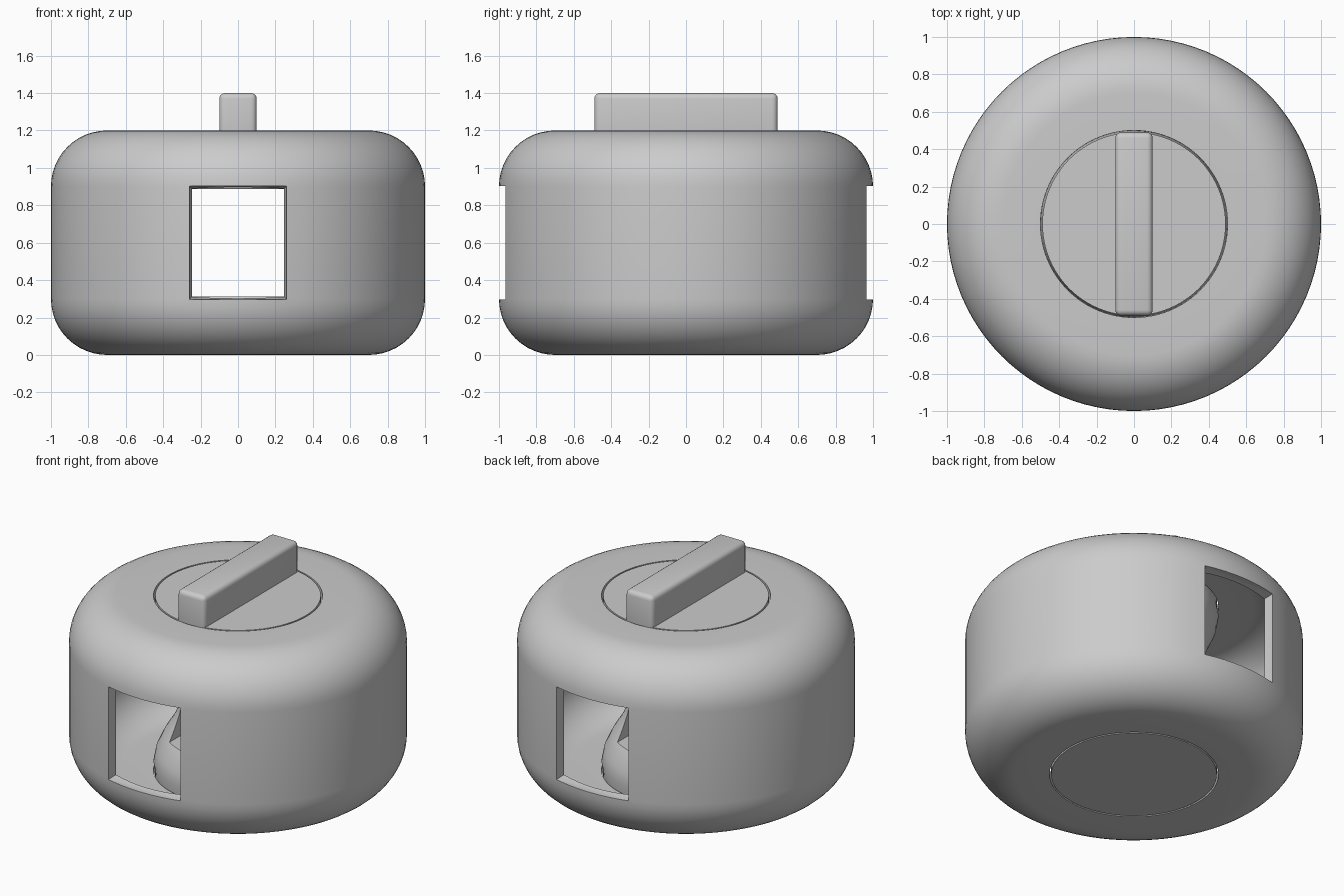
import bpy, bmesh, math
from mathutils import Vector

cube = bpy.data.objects.get("Cube")
if cube:
    bpy.data.objects.remove(cube, do_unlink=True)

HEIGHT, MID = 1.2, 0.6
WALL = 0.06
SEGMENTS = 96

grey = bpy.data.materials.new("plain_grey")
grey.use_nodes = True
grey.diffuse_color = (0.6, 0.6, 0.6, 1)
grey.node_tree.nodes["Principled BSDF"].inputs["Base Color"].default_value = (0.6, 0.6, 0.6, 1)


def make_object(name, bm):
    bmesh.ops.recalc_face_normals(bm, faces=bm.faces[:])
    mesh = bpy.data.meshes.new(name)
    bm.to_mesh(mesh)
    bm.free()
    mesh.materials.append(grey)
    obj = bpy.data.objects.new(name, mesh)
    bpy.context.collection.objects.link(obj)
    return obj


def select(obj):
    bpy.ops.object.select_all(action="DESELECT")
    obj.select_set(True)
    bpy.context.view_layer.objects.active = obj


def revolve(name, profile, closed):
    """Turn an (r, z) profile around the z axis."""
    bm = bmesh.new()
    verts = [bm.verts.new((r, 0, z)) for r, z in profile]
    pairs = list(zip(verts, verts[1:]))
    if closed:
        pairs.append((verts[-1], verts[0]))
    edges = [bm.edges.new(p) for p in pairs]
    bmesh.ops.spin(bm, geom=verts + edges, cent=(0, 0, 0), axis=(0, 0, 1),
                   angle=math.tau, steps=SEGMENTS, use_merge=True)
    bmesh.ops.remove_doubles(bm, verts=bm.verts[:], dist=1e-5)
    return make_object(name, bm)


def rounded_side(radius, inset, corner, hole):
    """Half section from the bottom hole round the side to the top hole."""
    pts = [(hole, inset)]
    steps = 12
    for top in (False, True):
        cz = HEIGHT - inset - corner if top else inset + corner
        for i in range(steps + 1):
            a = math.radians(90) * i / steps - (0 if top else math.radians(90))
            pts.append((radius - corner + corner * math.cos(a), cz + corner * math.sin(a)))
    return pts + [(hole, HEIGHT - inset)]


def cut(obj, cutter):
    select(obj)
    mod = obj.modifiers.new("cut", "BOOLEAN")
    mod.operation = "DIFFERENCE"
    mod.solver = "EXACT"
    mod.object = cutter
    bpy.ops.object.modifier_apply(modifier=mod.name)


# Hollow rounded housing, open at the centre of the top and bottom
outer = rounded_side(1.0, 0.0, 0.3, 0.5)
inner = rounded_side(1.0 - WALL, WALL, 0.3 - WALL, 0.5)
housing = revolve("housing", outer + inner[::-1], True)

# Waisted rotor filling the central holes
lower = [(0, 0), (0.49, 0), (0.49, WALL), (0.5, 0.12), (0.485, 0.2), (0.44, 0.3),
         (0.39, 0.38), (0.355, 0.45), (0.335, 0.52)]
upper = [(r, HEIGHT - z) for r, z in reversed(lower)]
rotor = revolve("rotor", lower + [(0.33, MID)] + upper, False)

# Passage through both windows, flared outward at each end
bm = bmesh.new()
rings = []
for y, grow in ((-1.1, 0.015), (-0.965, 0.015), (-0.9, 0), (0.9, 0), (0.965, 0.015), (1.1, 0.015)):
    w, h = 0.245 + grow, 0.288 + grow
    rings.append([bm.verts.new((sx * w, y, MID + sz * h))
                  for sx, sz in ((-1, -1), (1, -1), (1, 1), (-1, 1))])
for a, b in zip(rings, rings[1:]):
    for i in range(4):
        j = (i + 1) % 4
        bm.faces.new((a[i], a[j], b[j], b[i]))
bm.faces.new(rings[0])
bm.faces.new(rings[-1])
passage = make_object("passage_cutter", bm)
passage.hide_render = True
cut(housing, passage)
cut(rotor, passage)
bpy.data.objects.remove(passage, do_unlink=True)

# Rounded bar handle on top of the rotor
bm = bmesh.new()
bmesh.ops.create_cube(bm, size=1)
bmesh.ops.scale(bm, vec=Vector((0.2, 0.98, 0.28)), verts=bm.verts[:])
bmesh.ops.translate(bm, vec=Vector((0, 0, 1.26)), verts=bm.verts[:])
bmesh.ops.bevel(bm, geom=bm.edges[:], offset=0.03, segments=4, profile=0.5, affect="EDGES")
handle = make_object("handle", bm)

for obj in (housing, rotor, handle):
    select(obj)
    bpy.ops.object.shade_smooth_by_angle(angle=math.radians(30))
